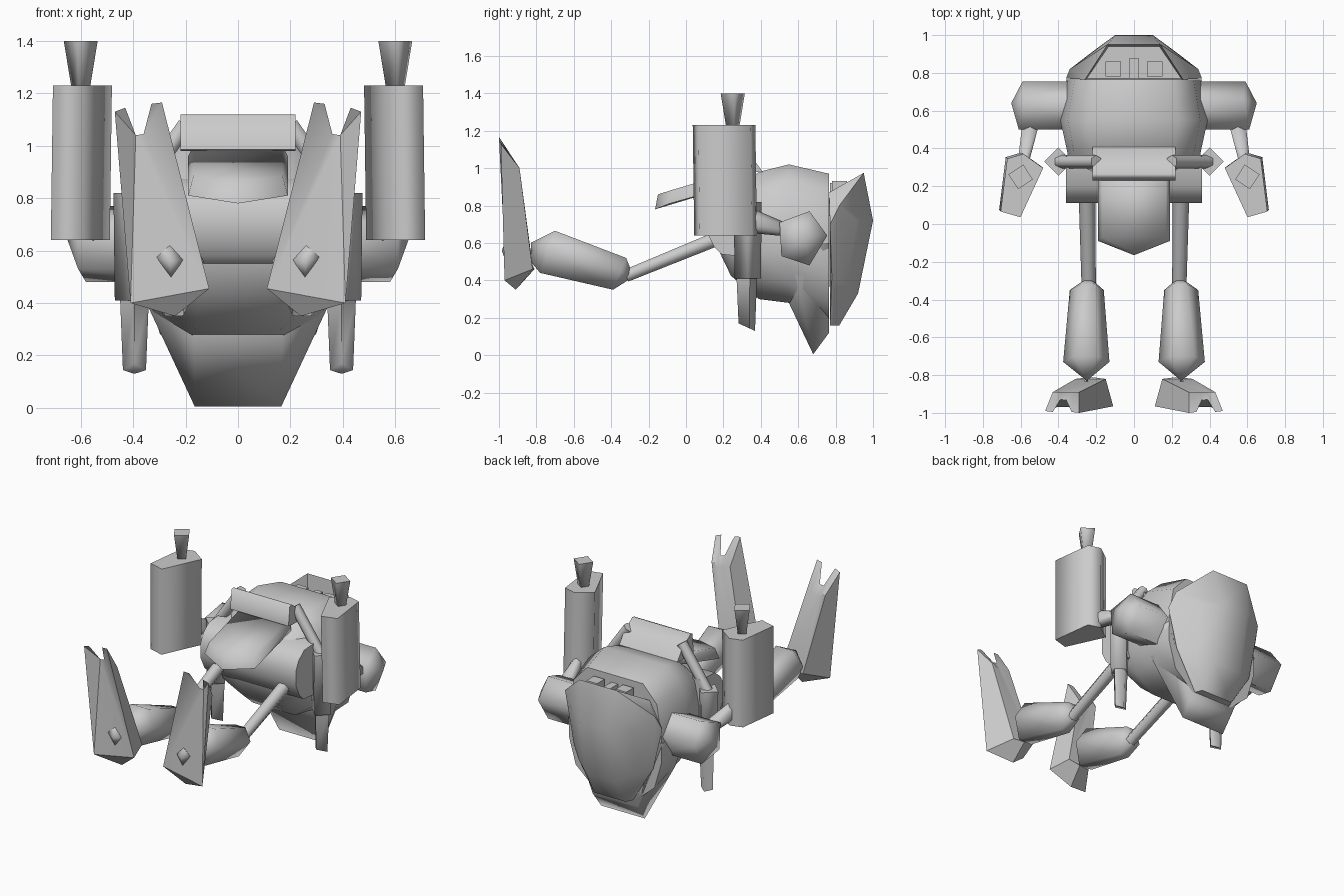
import bpy, bmesh, math
from mathutils import Vector

cube = bpy.data.objects.get("Cube")
if cube:
    bpy.data.objects.remove(cube, do_unlink=True)

grey = bpy.data.materials.new("plain grey")
grey.use_nodes = True
GREY = (0.6, 0.6, 0.6, 1)
grey.diffuse_color = GREY
grey.node_tree.nodes["Principled BSDF"].inputs["Base Color"].default_value = GREY


def finish(name, bm, angle):
    bmesh.ops.recalc_face_normals(bm, faces=bm.faces[:])
    mesh = bpy.data.meshes.new(name)
    bm.to_mesh(mesh)
    bm.free()
    mesh.materials.append(grey)
    ob = bpy.data.objects.new(name, mesh)
    bpy.context.collection.objects.link(ob)
    bpy.ops.object.select_all(action='DESELECT')
    ob.select_set(True)
    bpy.context.view_layer.objects.active = ob
    bpy.ops.object.shade_smooth_by_angle(angle=math.radians(angle))


def hull_mesh(points):
    bm = bmesh.new()
    verts = [bm.verts.new(p) for p in points]
    res = bmesh.ops.convex_hull(bm, input=verts)
    junk = [g for g in res["geom_interior"] + res["geom_unused"]
            if isinstance(g, bmesh.types.BMVert) and g.is_valid]
    bmesh.ops.delete(bm, geom=list(set(junk)), context='VERTS')
    bmesh.ops.dissolve_limit(bm, angle_limit=0.02, verts=bm.verts[:], edges=bm.edges[:])
    return bm


def both(points):
    """Points given for the left half, repeated on the right."""
    return [(s * x, y, z) for s in (1, -1) for x, y, z in points]


def hull(name, points, angle=75):
    finish(name, hull_mesh(points), angle)


def pair(name, points, angle=75):
    for side, s in (("left", 1), ("right", -1)):
        hull(f"{side}_{name}", [(s * x, y, z) for x, y, z in points], angle)


def tube_points(a, b, ra, rb, sides=6, turn=0):
    a, b = Vector(a), Vector(b)
    rot = (b - a).to_track_quat('Z', 'Y')
    ring = [Vector((math.cos(t), math.sin(t), 0)) for t in
            (turn + math.tau * i / sides for i in range(sides))]
    return [tuple(c + rot @ (v * r)) for c, r in ((a, ra), (b, rb)) for v in ring]


def box_points(x0, x1, y0, y1, z0, z1):
    return [(x, y, z) for x in (x0, x1) for y in (y0, y1) for z in (z0, z1)]


def loft(name, sections):
    """Rounded body from rings: y, half width, low z, high z."""
    bm = bmesh.new()
    rings = []
    for y, w, low, high in sections:
        mid, h = (low + high) / 2, (high - low) / 2
        outline = ((0.6, 1), (0.9, 0.72), (1, 0.2), (1, -0.25), (0.85, -0.7), (0.45, -1))
        half = [(w * u, y, mid + h * v) for u, v in outline]
        rings.append([bm.verts.new(p) for p in
                      half + [(-x, y2, z) for x, y2, z in reversed(half)]])
    n = len(rings[0])
    for r, q in zip(rings, rings[1:]):
        for i in range(n):
            bm.faces.new((r[i], r[(i + 1) % n], q[(i + 1) % n], q[i]))
    bm.faces.new(rings[0])
    bm.faces.new(rings[-1])
    finish(name, bm, 60)


# Torso, lower wedge and pelvis
loft("torso", [(0.17, 0.30, 0.57, 0.80), (0.24, 0.33, 0.425, 0.86), (0.39, 0.355, 0.30, 0.98),
               (0.55, 0.39, 0.28, 1.02), (0.765, 0.35, 0.16, 0.97)])
hull("lower_wedge", both([(0.34, 0.60, 0.38), (0.165, 0.68, 0.005), (0.17, 0.765, 0.12),
                          (0.36, 0.765, 0.6), (0.17, 0.55, 0.28), (0.37, 0.52, 0.6)]))
hull("pelvis", both([(0.36, y, z) for y, z in
                     ((0.11, 0.66), (0.11, 0.76), (0.14, 0.82), (0.15, 0.58),
                      (0.19, 0.54), (0.36, 0.52), (0.36, 0.88), (0.20, 0.87))]))

# Head shell with a sunken window, its floor level
bm = hull_mesh(both([(0.26, 0.765, 0.87), (0.14, 0.95, 0.975), (0.34, 0.82, 0.80),
                     (0.36, 0.77, 0.70), (0.30, 0.78, 0.42), (0.14, 0.77, 0.16),
                     (0.12, 0.82, 0.16), (0.10, 1.0, 0.72), (0.22, 0.912, 0.72),
                     (0.11, 0.92, 0.33), (0.21, 0.86, 0.38)]))
bm.normal_update()
window = max(bm.faces, key=lambda f: f.normal.z)
bmesh.ops.inset_region(bm, faces=[window], thickness=0.012, depth=0)
for v in window.verts:
    v.co.z = 0.85
finish("head_shell", bm, 45)
pair("eye", box_points(0.07, 0.15, 0.78, 0.86, 0.84, 0.932))
hull("nose_strip", box_points(-0.025, 0.025, 0.77, 0.88, 0.84, 0.92))

# Belt bar and front flap
hull("belt_bar", both([(0.22, y, z) for y, z in
                       ((0.23, 0.985), (0.245, 1.115), (0.265, 1.12), (0.36, 1.05),
                        (0.41, 0.98), (0.28, 0.98))]))
flap = both([(0.17, 0.32, 1.0), (0.19, 0.30, 0.96), (0.17, -0.07, 0.885),
             (0.19, -0.09, 0.81), (0.19, 0.30, 0.92)])
hull("front_flap", flap + [(0, -0.15, 0.86), (0, -0.165, 0.78)])

# Side struts with holsters
pair("belt_strut", tube_points((0.20, 0.33, 1.08), (0.41, 0.33, 0.78), 0.035, 0.035))
pair("holster", tube_points((0.40, 0.33, 0.41), (0.40, 0.33, 0.82), 0.07, 0.075, 4), 90)
pair("holster_barrel", [(0.395 + r * dx, 0.325 + r * dy, z + lift * dy)
                        for z, r, lift in ((0.15, 0.044, -0.02), (0.42, 0.055, 0))
                        for dx, dy in ((1, 0.3), (-1, 0.3), (0, 1), (0, -1))])

# Arms
pentagon = [(0.50, 0.71, 0.61), (0.66, 0.77, 0.58), (0.755, 0.64, 0.59),
            (0.66, 0.48, 0.58), (0.51, 0.53, 0.61)]
pair("shoulder", [(x, y, z) for y, z, x in pentagon]
     + [(0.3, y, z) for y, z, x in pentagon] + [(0.65, 0.64, 0.64)])
pair("elbow", [(x + w * dx, y, z + h * dz)
               for x, y, z, w, h in ((0.545, 0.54, 0.67, 0.045, 0.035),
                                     (0.585, 0.33, 0.725, 0.03, 0.07))
               for dx, dz in ((1, 0.5), (1, -0.5), (-1, 0.5), (-1, -0.5), (0, 1), (0, -1))])
pair("forearm", [(x + dx, y + dx, z) for z, dx in ((0.64, 0.004), (1.23, -0.004))
                 for x, y in ((0.675, 0.35), (0.59, 0.375), (0.485, 0.30),
                              (0.605, 0.04), (0.71, 0.07))], 85)
pair("hand", tube_points((0.60, 0.25, 1.22), (0.60, 0.25, 1.40), 0.036, 0.066, 4, 0.2), 91)

# Legs
pair("thigh", tube_points((0.25, 0.22, 0.645), (0.24, -0.32, 0.425), 0.045, 0.038))
pair("shin", [(0.19, -0.70, 0.665), (0.32, -0.70, 0.665), (0.13, -0.73, 0.56),
              (0.375, -0.73, 0.56), (0.25, -0.83, 0.60), (0.20, -0.78, 0.44),
              (0.30, -0.78, 0.44), (0.25, -0.83, 0.50), (0.21, -0.32, 0.52),
              (0.28, -0.32, 0.52), (0.16, -0.35, 0.45), (0.34, -0.35, 0.45),
              (0.24, -0.28, 0.42), (0.21, -0.39, 0.35), (0.28, -0.39, 0.35)])
pair("ankle_tip", [(0.26, -0.985, 0.56), (0.21, -0.96, 0.565), (0.31, -0.96, 0.575),
                   (0.255, -0.96, 0.49), (0.26, -0.96, 0.62), (0.25, -0.80, 0.56)])

# Feet: a hollow sole between two toes, narrowing towards the back
sole = [(0.11, -0.965, 0.455), (0.24, -0.91, 0.35), (0.41, -0.97, 0.40),
        (0.47, -0.99, 1.13), (0.43, -0.995, 1.145), (0.39, -0.93, 1.04),
        (0.36, -0.93, 1.045), (0.33, -0.995, 1.16), (0.29, -1.0, 1.165)]
back = [(0.15, -0.82, 0.48), (0.23, -0.81, 0.46), (0.31, -0.82, 0.46),
        (0.43, -0.89, 1.0), (0.41, -0.89, 1.0), (0.385, -0.89, 0.98),
        (0.36, -0.89, 0.98), (0.32, -0.89, 1.0), (0.29, -0.89, 1.0)]
# Cap faces: heel, outer toe, hollow, inner toe
caps = ((0, 1, 2), (2, 3, 5), (3, 4, 5), (0, 2, 5), (0, 5, 6), (0, 6, 8), (6, 7, 8))
for side, s in (("left", 1), ("right", -1)):
    bm = bmesh.new()
    f, b = ([bm.verts.new((s * x, y, z)) for x, y, z in ring] for ring in (sole, back))
    for i in range(len(f)):
        j = (i + 1) % len(f)
        bm.faces.new((f[i], f[j], b[j], b[i]))
    for cap in caps:
        bm.faces.new([f[i] for i in cap])
        bm.faces.new([b[i] for i in reversed(cap)])
    finish(side + "_foot", bm, 35)
